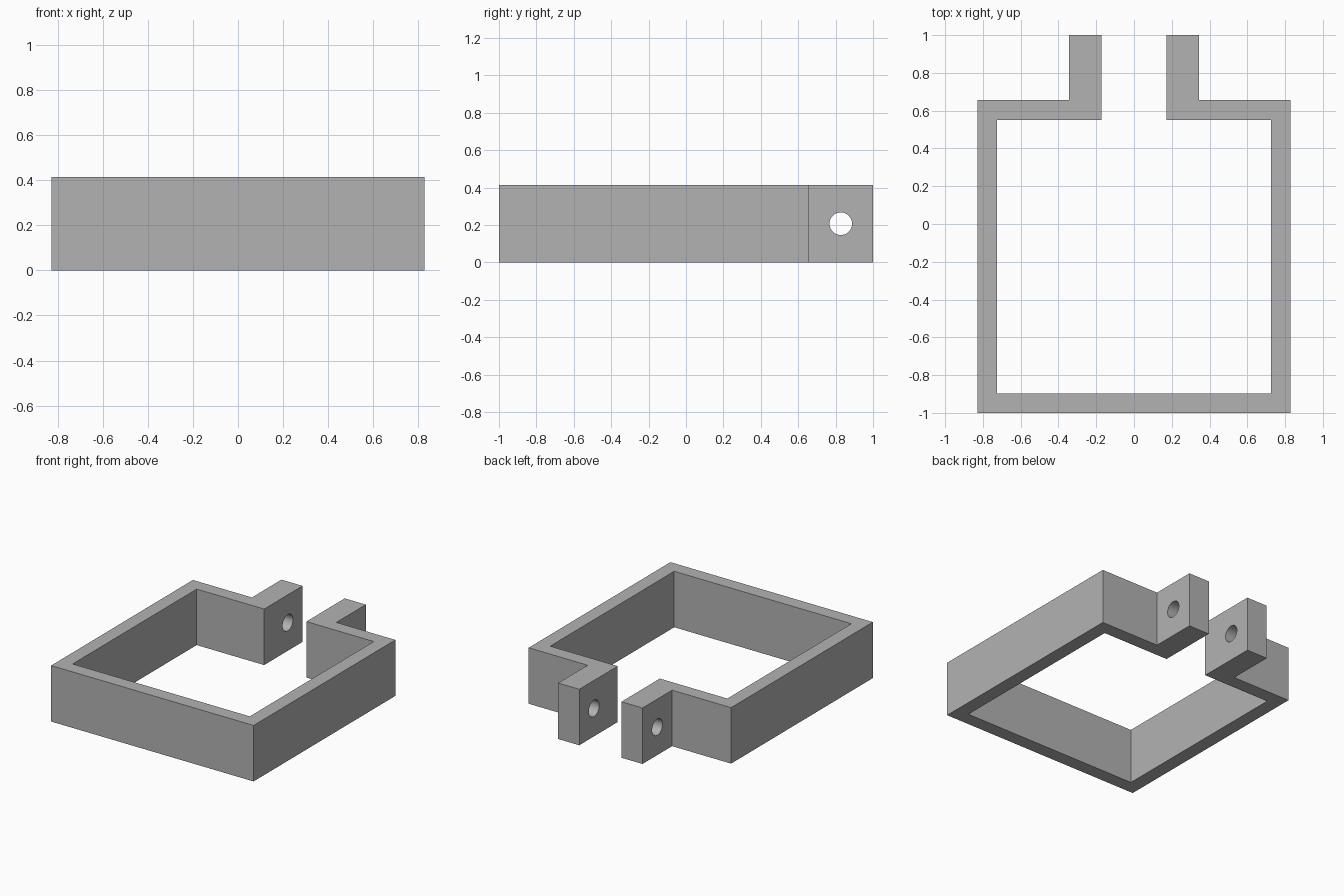
import bpy
import bmesh
import math

cube = bpy.data.objects.get("Cube")
if cube:
    bpy.data.objects.remove(cube, do_unlink=True)

UNIT = 1 / 29      # all sizes are whole steps of this unit
HEIGHT = 12 * UNIT

grey = bpy.data.materials.new("plain grey")
grey.use_nodes = True
color = (0.45, 0.45, 0.45, 1)
grey.diffuse_color = color
grey.node_tree.nodes["Principled BSDF"].inputs["Base Color"].default_value = color

# Half outline from the front centre line, round the outside, lug and inside
half = [(24, -29), (24, 19), (10, 19), (10, 29), (5, 29), (5, 16), (21, 16), (21, -26)]
outline = half + [(-x, y) for x, y in reversed(half)]

# Open square band with two clamping lugs, extruded upwards
bm = bmesh.new()
base = bm.faces.new([bm.verts.new((x * UNIT, y * UNIT, 0)) for x, y in outline])
top = bmesh.ops.extrude_face_region(bm, geom=[base])
bmesh.ops.translate(bm, vec=(0, 0, HEIGHT),
                    verts=[v for v in top["geom"] if isinstance(v, bmesh.types.BMVert)])
bmesh.ops.recalc_face_normals(bm, faces=bm.faces)
mesh = bpy.data.meshes.new("clamp_band")
bm.to_mesh(mesh)
bm.free()
band = bpy.data.objects.new("clamp_band", mesh)
bpy.context.collection.objects.link(band)
mesh.materials.append(grey)

# Bolt hole through both lugs
bpy.ops.mesh.primitive_cylinder_add(vertices=48, radius=1.75 * UNIT, depth=1,
                                    location=(0, 24 * UNIT, HEIGHT / 2),
                                    rotation=(0, math.pi / 2, 0))
cutter = bpy.context.object
cutter.name = "bolt_hole_cutter"
cutter.data.materials.append(grey)
cutter.hide_render = True
cut = band.modifiers.new("bolt_holes", "BOOLEAN")
cut.operation = "DIFFERENCE"
cut.solver = "EXACT"
cut.object = cutter

# Bake the holes and smooth only their walls
bpy.ops.object.select_all(action="DESELECT")
band.select_set(True)
bpy.context.view_layer.objects.active = band
bpy.ops.object.modifier_apply(modifier=cut.name)
bpy.data.objects.remove(cutter, do_unlink=True)
bpy.ops.object.shade_smooth_by_angle(angle=math.radians(30))
